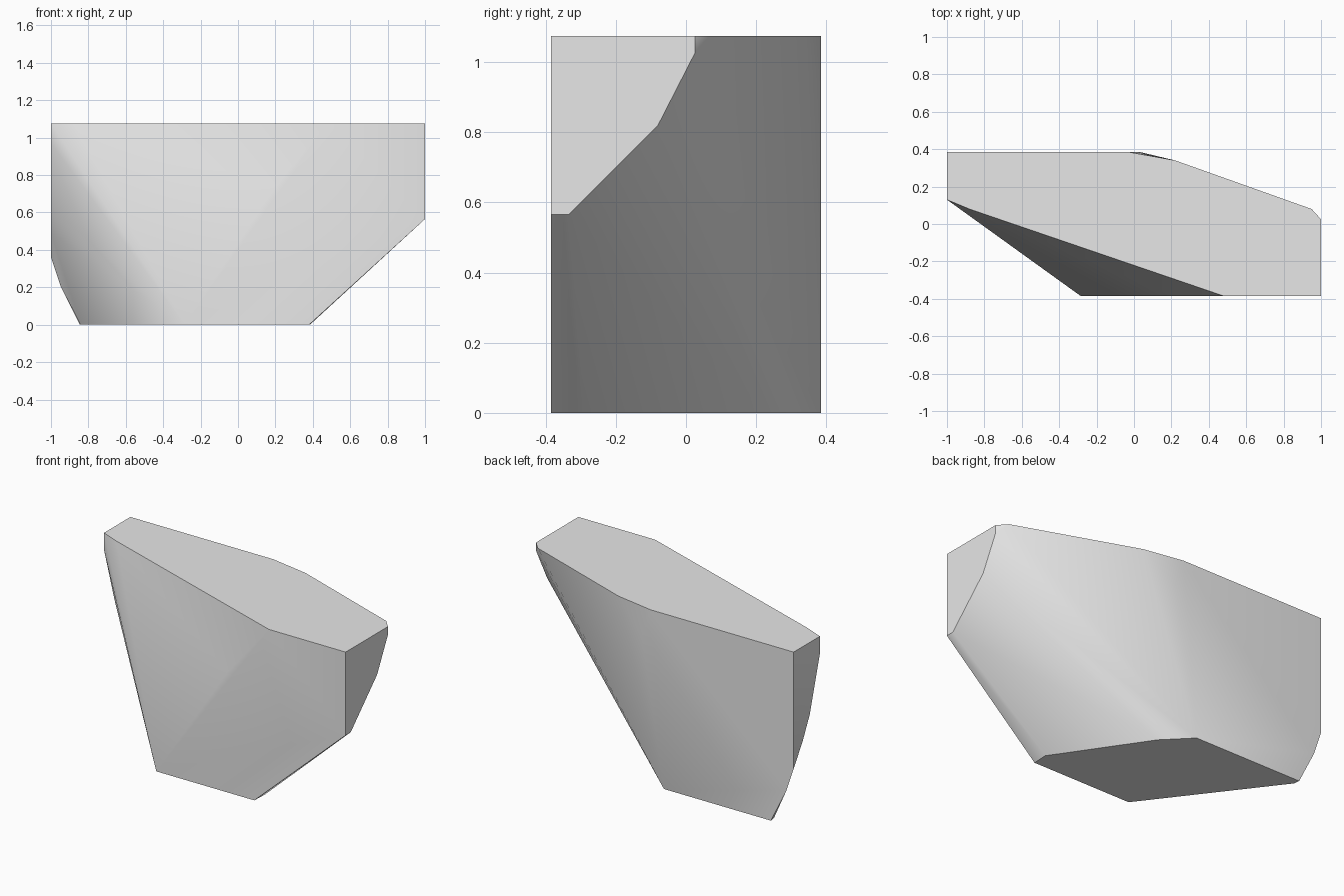
import bpy
import bmesh
import math

# Remove the default cube
default_cube = bpy.data.objects.get("Cube")
if default_cube:
    bpy.data.objects.remove(default_cube, do_unlink=True)

WIDTH, DEPTH, HEIGHT = 1.0, 0.385, 1.075

# Outlines of the six flat cuts that bound the boulder
top_outline = [(-1, DEPTH), (-0.03, DEPTH), (0.22, 0.34), (0.95, 0.08),
               (WIDTH, 0.025), (WIDTH, -DEPTH), (0.48, -DEPTH),
               (-0.88, 0.08), (-1, 0.13)]
base_outline = [(-0.845, DEPTH), (-0.12, DEPTH), (0.03, 0.233),
                (0.385, -0.29), (0.38, -DEPTH), (-0.285, -DEPTH),
                (-0.84, 0.347)]
right_outline = [(0.025, 1.025), (-0.08, 0.82), (-0.335, 0.565), (-DEPTH, 0.565)]
left_outline = [(0.13, 0.97), (0.23, 0.63), (0.3, 0.49), (DEPTH, 0.36)]
back_outline = [(0.03, 0.9), (-0.95, 0.21)]
front_outline = [(0.2, 0.74)]


def make_material(name, colour):
    """One flat colour for viewport and render."""
    material = bpy.data.materials.new(name)
    material.use_nodes = True
    material.diffuse_color = colour
    shader = next(node for node in material.node_tree.nodes
                  if node.type == "BSDF_PRINCIPLED")
    shader.inputs["Base Color"].default_value = colour
    return material


def place_outlines():
    """Put every outline on its own cutting plane."""
    points = [(x, y, HEIGHT) for x, y in top_outline]
    points += [(x, y, 0) for x, y in base_outline]
    points += [(WIDTH, y, z) for y, z in right_outline]
    points += [(-WIDTH, y, z) for y, z in left_outline]
    points += [(x, DEPTH, z) for x, z in back_outline]
    points += [(x, -DEPTH, z) for x, z in front_outline]
    return points


def build_boulder(name, points, material):
    """Wrap the outlines in a single convex skin."""
    bm = bmesh.new()
    for point in points:
        bm.verts.new(point)
    bmesh.ops.convex_hull(bm, input=bm.verts[:])
    loose = [vert for vert in bm.verts if not vert.link_faces]
    bmesh.ops.delete(bm, geom=loose, context="VERTS")
    # Merge the triangles of each flat cut
    bmesh.ops.dissolve_limit(bm, angle_limit=math.radians(0.5),
                             verts=bm.verts[:], edges=bm.edges[:])
    bmesh.ops.recalc_face_normals(bm, faces=bm.faces[:])
    mesh = bpy.data.meshes.new(name)
    bm.to_mesh(mesh)
    bm.free()
    mesh.materials.append(material)
    boulder = bpy.data.objects.new(name, mesh)
    bpy.context.collection.objects.link(boulder)
    return boulder


stone = make_material("light_grey_stone", (0.8, 0.8, 0.8, 1))
boulder = build_boulder("boulder", place_outlines(), stone)

# Soft side bevels with crisp top and base rims
bpy.ops.object.select_all(action="DESELECT")
boulder.select_set(True)
bpy.context.view_layer.objects.active = boulder
bpy.ops.object.shade_smooth_by_angle(angle=math.radians(35))
